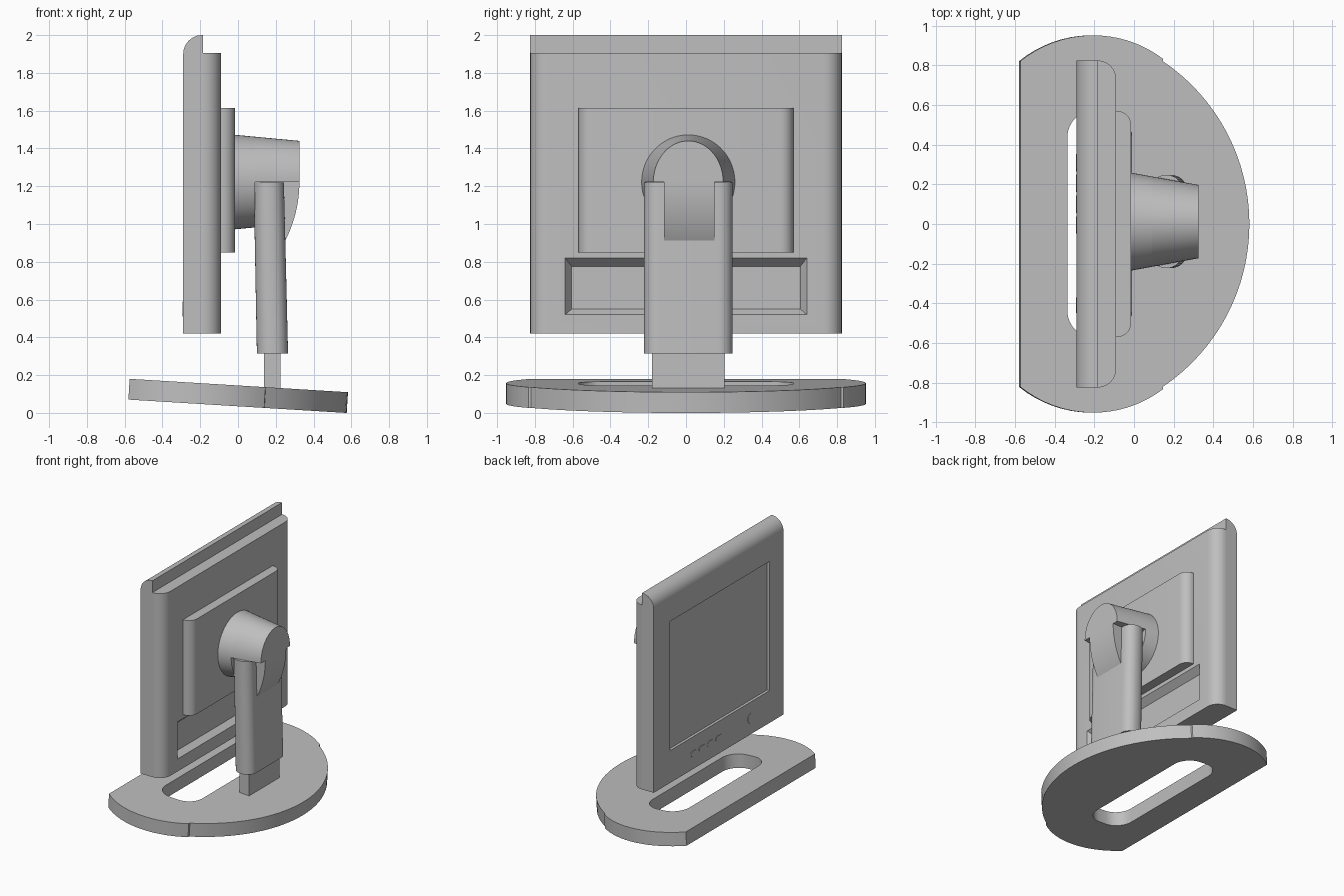
import bpy, bmesh
from math import sin, cos, radians

cube = bpy.data.objects.get("Cube")
if cube:
    bpy.data.objects.remove(cube, do_unlink=True)

grey = bpy.data.materials.new("light_grey_plastic")
grey.use_nodes = True
grey.diffuse_color = (0.52, 0.52, 0.52, 1)
grey.node_tree.nodes["Principled BSDF"].inputs["Base Color"].default_value = grey.diffuse_color


def arc(cx, cy, rx, a0, a1, n=12, ry=None):
    """Points along an arc, angles in degrees."""
    ry = rx if ry is None else ry
    steps = [radians(a0 + (a1 - a0) * i / n) for i in range(n + 1)]
    return [(cx + rx * cos(a), cy + ry * sin(a)) for a in steps]


def rounded(x0, x1, y0, y1, front=0, back=0):
    """Rectangle outline with separate corner radii at low x and high x."""
    pts = []
    for cx, cy, r, a in ((x1 - back, y1 - back, back, 0), (x0 + front, y1 - front, front, 90),
                         (x0 + front, y0 + front, front, 180), (x1 - back, y0 + back, back, 270)):
        pts += arc(cx, cy, r, a, a + 90, 8) if r else [(cx, cy)]
    return pts


def loft(name, ring_a, ring_b):
    """Closed solid between two rings of 3D points."""
    bm = bmesh.new()
    a = [bm.verts.new(p) for p in ring_a]
    b = [bm.verts.new(p) for p in ring_b]
    bm.faces.new(a)
    bm.faces.new(b[::-1])
    for i in range(len(a)):
        j = (i + 1) % len(a)
        bm.faces.new((a[i], b[i], b[j], a[j]))
    bmesh.ops.recalc_face_normals(bm, faces=bm.faces)
    mesh = bpy.data.meshes.new(name)
    bm.to_mesh(mesh)
    bm.free()
    mesh.materials.append(grey)
    obj = bpy.data.objects.new(name, mesh)
    bpy.context.collection.objects.link(obj)
    return obj


def along_x(pts, x):
    return [(x, p, q) for p, q in pts]


def along_y(pts, y):
    return [(p, y, q) for p, q in pts]


def along_z(pts, z):
    return [(p, q, z) for p, q in pts]


def prism(name, pts, place, lo, hi):
    return loft(name, place(pts, lo), place(pts, hi))


def cut(obj, cutter):
    """Subtract the cutter, then remove it."""
    mod = obj.modifiers.new("cut", 'BOOLEAN')
    mod.operation, mod.solver, mod.object = 'DIFFERENCE', 'EXACT', cutter
    graph = bpy.context.evaluated_depsgraph_get()
    mesh = bpy.data.meshes.new_from_object(obj.evaluated_get(graph))
    obj.modifiers.clear()
    obj.data = mesh
    bpy.data.objects.remove(cutter, do_unlink=True)


def smooth(*objs):
    bpy.ops.object.select_all(action='DESELECT')
    for o in objs:
        o.select_set(True)
    bpy.context.view_layer.objects.active = objs[0]
    bpy.ops.object.shade_smooth_by_angle(angle=radians(30))


# Base: tilted D-shaped plate with a long slot
outline = (arc(-0.41, 0, 0.99, -56, 56, 32) + arc(-0.21, 0.367, 0.585, 53, 129, 16)
           + arc(-0.21, -0.367, 0.585, -129, -53, 16))
base = prism("base_plate", outline, along_z, -0.055, 0.055)
slot = rounded(-0.34, -0.015, -0.57, 0.57, 0.13, 0.13)
cut(base, prism("slot_cutter", slot, along_z, -0.2, 0.2))
base.location.z = 0.09
base.rotation_euler.y = radians(3.5)

# Front bezel: rounded top front edge and a sunken screen
bezel_side = [(-0.29, 0.42), (-0.185, 0.42), (-0.185, 2)] + arc(-0.19, 1.9, 0.1, 90, 180)
bezel = prism("front_bezel", bezel_side, along_y, -0.825, 0.825)
screen = rounded(-0.65, 0.62, 0.68, 1.72)
cut(bezel, prism("screen_cutter", screen, along_x, -0.4, -0.268))

# Rear housing: rounded upright edges and a bevelled connector recess
housing = prism("rear_housing", rounded(-0.185, -0.09, -0.825, 0.825, back=0.094), along_z, 0.42, 1.905)
cut(housing, loft("recess_cutter", along_x(rounded(-0.64, 0.64, 0.52, 0.82), -0.09 + 0.001),
                  along_x(rounded(-0.605, 0.605, 0.55, 0.775), -0.14)))

# Mounting plate on the back
mount = prism("mounting_plate", rounded(-0.1, -0.015, -0.57, 0.57, back=0.07), along_z, 0.85, 1.615)


# Swivel head: tapered drum whose upper half reaches out over the post
def head_ring(x, end):
    t = (x + 0.015) / 0.34
    pts = arc(0.012, 1.222, 0.247 - 0.062 * t, 0, end, end // 6, 0.25 - 0.032 * t)
    return along_x(pts[:-1] if end == 360 else pts, x)


drum = loft("swivel_drum", head_ring(-0.02, 360), head_ring(0.09, 360))
hood = loft("swivel_hood", head_ring(0.09, 180), head_ring(0.325, 180))

# Curved tongue of the swivel head, held in the post
tongue_side = arc(-0.355, 1.222, 0.68, -28, 0, 12) + [(0.12, 1.222), (0.12, 0.903)]
tongue = prism("swivel_tongue", tongue_side, along_y, -0.117, 0.15)

# Post: slightly leaning, round-edged, with a narrower neck into the base
post = loft("post", along_z(rounded(0.1, 0.265, -0.222, 0.247, 0.075, 0.075), 0.315),
            along_z(rounded(0.083, 0.243, -0.222, 0.247, 0.075, 0.075), 1.22))
neck = prism("neck", rounded(0.138, 0.225, -0.18, 0.205), along_z, 0.1, 0.33)

# Control buttons on the bezel
buttons = []
for i in range(4):
    y = 0.31 - i * 0.105
    pill = arc(y + 0.022, 0.545, 0.022, -90, 90, 8) + arc(y - 0.022, 0.545, 0.022, 90, 270, 8)
    buttons.append(prism(f"menu_button_{i + 1}", pill, along_x, -0.293, -0.285))
power = prism("power_button", arc(-0.41, 0.55, 0.04, 0, 345, 23), along_x, -0.293, -0.285)

smooth(base, bezel, housing, mount, drum, hood, tongue, post, neck, power, *buttons)
